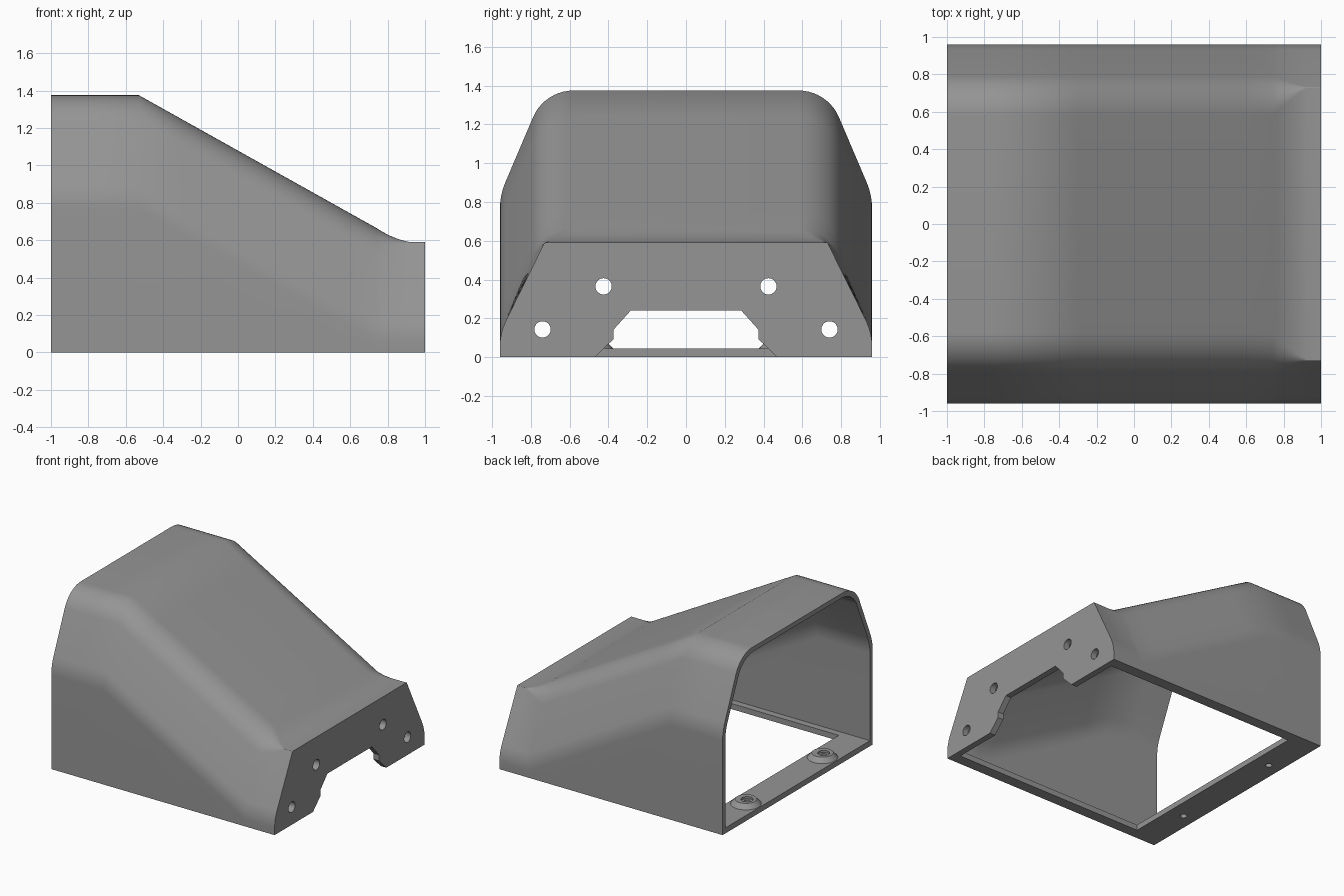
import bpy, bmesh, math
from mathutils import Vector

if "Cube" in bpy.data.objects:
    bpy.data.objects.remove(bpy.data.objects["Cube"])

grey = bpy.data.materials.new("plain grey")
grey.diffuse_color = (0.30, 0.30, 0.30, 1)
grey.use_nodes = True
grey.node_tree.nodes["Principled BSDF"].inputs["Base Color"].default_value = grey.diffuse_color


def finish_mesh(name, bm):
    bmesh.ops.recalc_face_normals(bm, faces=bm.faces[:])
    me = bpy.data.meshes.new(name)
    bm.to_mesh(me)
    bm.free()
    me.materials.append(grey)
    ob = bpy.data.objects.new(name, me)
    bpy.context.collection.objects.link(ob)
    return ob


def loft(name, rings):
    """Closed solid through equal-length rings of points."""
    bm = bmesh.new()
    vs = [[bm.verts.new(p) for p in r] for r in rings]
    n = len(vs[0])
    for a, b in zip(vs, vs[1:]):
        for i in range(n):
            j = (i + 1) % n
            bm.faces.new((a[i], a[j], b[j], b[i]))
    bm.faces.new(vs[0])
    bm.faces.new(vs[-1])
    return finish_mesh(name, bm)


def prism_x(name, pts, x0, x1):
    return loft(name, [[(x, y, z) for y, z in pts] for x in (x0, x1)])


def box(name, x0, x1, y0, y1, z0, z1):
    return prism_x(name, [(y0, z0), (y1, z0), (y1, z1), (y0, z1)], x0, x1)


def turned(name, centre, axis, profile, n=32):
    """Round solid along x or z; profile is (radius, position along axis)."""
    rings = []
    for r, h in profile:
        ring = []
        for k in range(n):
            c, s = r * math.cos(math.tau * k / n), r * math.sin(math.tau * k / n)
            ring.append((h, centre[0] + c, centre[1] + s) if axis == 'x'
                        else (centre[0] + c, centre[1] + s, h))
        rings.append(ring)
    return loft(name, rings)


def cut(ob, cutters):
    bpy.context.view_layer.objects.active = ob
    for c in cutters:
        c.hide_render = True
        m = ob.modifiers.new("cut", 'BOOLEAN')
        m.operation, m.solver, m.object = 'DIFFERENCE', 'EXACT', c
        bpy.ops.object.modifier_apply(modifier=m.name)
        bpy.data.objects.remove(c)


def smooth(ob, angle):
    bpy.ops.object.select_all(action='DESELECT')
    ob.select_set(True)
    bpy.context.view_layer.objects.active = ob
    bpy.ops.object.shade_smooth_by_angle(angle=math.radians(angle))


def fillet(a, p, b, t, n):
    """Circular rounding of corner p between a and b with tangent length t."""
    a, p, b = Vector(a), Vector(p), Vector(b)
    d0, d1 = (a - p).normalized(), (b - p).normalized()
    s, e = p + d0 * t, p + d1 * t
    w = math.cos((math.pi - d0.angle(d1)) / 2)
    out = []
    for k in range(n + 1):
        u = k / n
        c0, c1, c2 = (1 - u) ** 2, 2 * w * u * (1 - u), u * u
        out.append(tuple((s * c0 + p * c1 + e * c2) / (c0 + c1 + c2)))
    return out


def roof(x):
    """Height of the roof line: flat, sloped, then eased into the front lip."""
    z = 1.375 - 0.559 * max(0, x + 0.53)
    if x > 0.92:
        return 0.59
    if x > 0.74:
        u = (x - 0.74) / 0.18
        return 0.665 * (1 - u) ** 2 + 2 * u * (1 - u) * 0.605 + 0.59 * u * u
    return z


def section(x, inset, base, t_top):
    top = roof(x)
    knee = max(0.125, 0.835 - 0.559 * max(0, x + 0.53)) - inset * 0.3
    top -= inset * 1.1
    side, shoulder = 0.96 - inset, 0.73 - inset * 0.8
    half = [(side, base)]
    half += fillet((side, base), (side, knee), (shoulder, top), 0.075, 6)
    half += fillet((side, knee), (shoulder, top), (0, top), t_top, 10)
    full = half + [(-y, z) for y, z in reversed(half)]
    return [(x, y, z) for y, z in full]


# Outer hood and its hollow
stations = [-1, -0.75, -0.53, -0.3, 0.2, 0.6, 0.74, 0.77, 0.8, 0.83, 0.86, 0.89, 0.92, 1]
hood = loft("hood_shell", [
    section(x, 0, 0, max(0.004, 0.15 * min(1, (0.92 - x) / 0.18))) for x in stations])
hollow = loft("hollow_cutter", [
    section(x, 0.035, -0.05, 0.14)
    for x in [-1.05, -0.75, -0.53, -0.3, 0.2, 0.6, 0.74, 0.8, 0.86, 0.92, 0.95]])

# Front plate: notch and bolt holes
notch = [(0.52, -0.05), (0.375, 0.092), (0.375, 0.14), (0.285, 0.24)]
notch = notch + [(-y, z) for y, z in reversed(notch)]
cutters = [hollow, prism_x("notch_cutter", notch, 0.9, 1.1)]
for s in (-1, 1):
    for y, z in ((0.425, 0.365), (0.74, 0.143)):
        cutters.append(turned("bolt_cutter", (s * y, z), 'x', [(0.042, 0.9), (0.042, 1.1)]))
cut(hood, cutters)
smooth(hood, 32)

# Bottom rim: wide strip at the open end, narrow ledges along the sides
rim = box("bottom_rim", -1, 0.95, -0.925, 0.925, 0, 0.045)
cut(rim, [box("rim_cutter", -0.76, 1.1, -0.87, 0.87, -0.1, 0.2)]
    + [turned("screw_cutter", (-0.89, s * 0.49), 'z', [(0.025, -0.1), (0.025, 0.2)])
       for s in (-1, 1)])

# Screw bosses with a stepped hole
for s in (-1, 1):
    c = (-0.88, s * 0.49)
    boss = turned("screw_boss", c, 'z', [(0.115, 0.043), (0.08, 0.082)])
    cut(boss, [turned("bore_cutter", (-0.89, c[1]), 'z',
                      [(0.025, 0), (0.025, 0.065), (0.045, 0.065), (0.045, 0.2)])])
    smooth(boss, 30)
